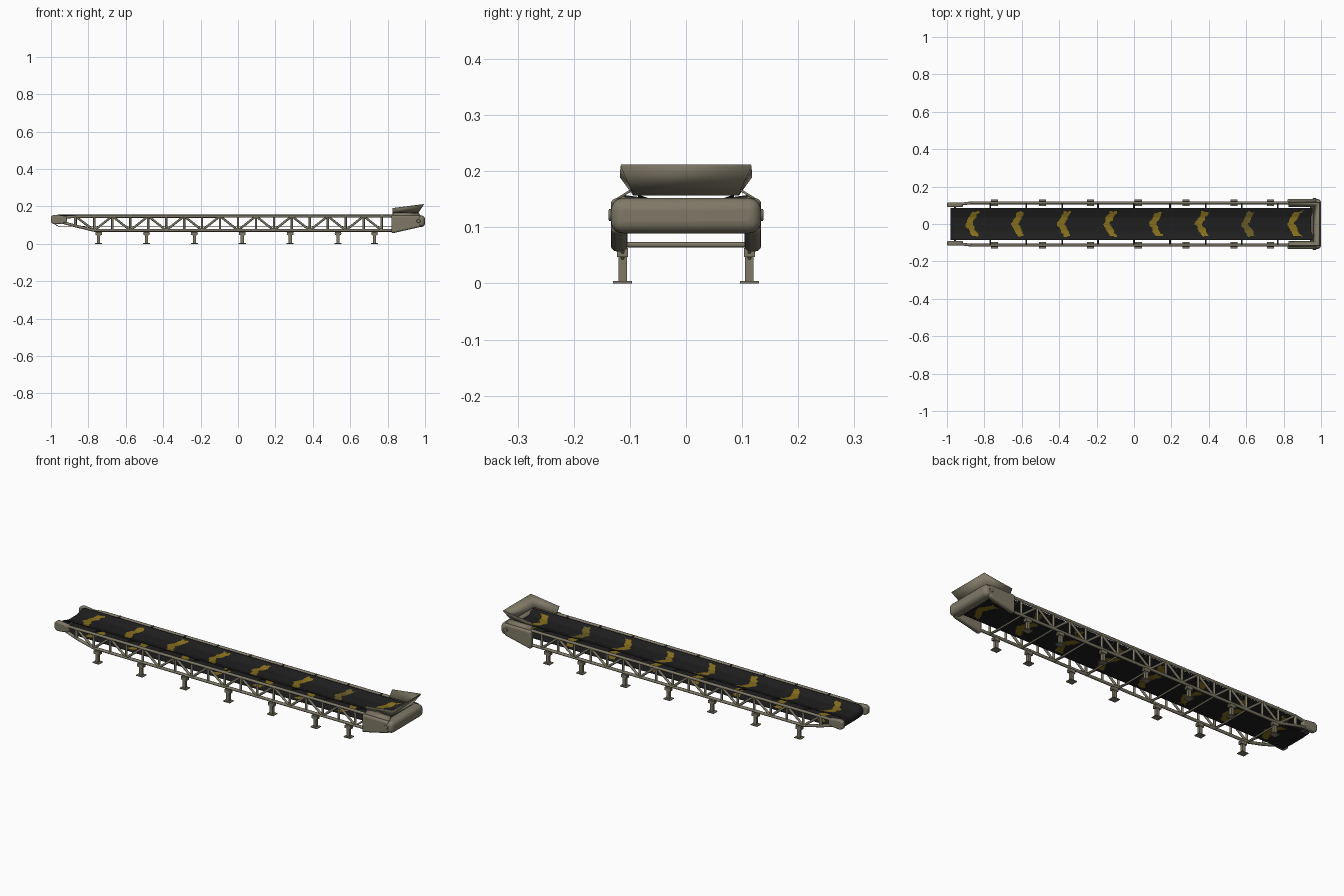
import bpy, bmesh, math
from mathutils import Vector, noise

cube = bpy.data.objects.get("Cube")
if cube:
    bpy.data.objects.remove(cube, do_unlink=True)


def material(name, rgb):
    m = bpy.data.materials.new(name)
    m.use_nodes = True
    m.diffuse_color = (*rgb, 1)
    b = m.node_tree.nodes["Principled BSDF"]
    b.inputs["Base Color"].default_value = (*rgb, 1)
    b.inputs["Roughness"].default_value = 0.8
    return m


METAL = material("olive grey metal", (0.21, 0.19, 0.135))
DARK = material("dark metal", (0.045, 0.042, 0.034))
RUBBER = material("black rubber", (0.013, 0.013, 0.013))
YELLOW = material("worn yellow", (0.235, 0.155, 0.012))
FADED = material("faded yellow", (0.14, 0.105, 0.018))


def finish(name, bm, mats, bevel=0, segments=3, thickness=0, angle=40):
    bmesh.ops.recalc_face_normals(bm, faces=bm.faces)
    mesh = bpy.data.meshes.new(name)
    bm.to_mesh(mesh)
    bm.free()
    for m in mats:
        mesh.materials.append(m)
    ob = bpy.data.objects.new(name, mesh)
    bpy.context.collection.objects.link(ob)
    if thickness:
        mod = ob.modifiers.new("thickness", "SOLIDIFY")
        mod.thickness, mod.offset = thickness, 0
    if bevel:
        mod = ob.modifiers.new("soft edges", "BEVEL")
        mod.width, mod.segments = bevel, segments
    bpy.ops.object.select_all(action="DESELECT")
    ob.select_set(True)
    bpy.context.view_layer.objects.active = ob
    bpy.ops.object.shade_smooth_by_angle(angle=math.radians(angle))


def tube(bm, a, b, r, sides=12):
    a, b = Vector(a), Vector(b)
    d = b - a
    geo = bmesh.ops.create_cone(bm, cap_ends=True, segments=sides, radius1=r,
                                radius2=r, depth=d.length)
    rot = Vector((0, 0, 1)).rotation_difference(d).to_matrix()
    for v in geo["verts"]:
        v.co = rot @ v.co + (a + b) / 2


def box(bm, centre, size):
    for v in bmesh.ops.create_cube(bm, size=1)["verts"]:
        v.co = Vector(c + p * s for c, p, s in zip(centre, v.co, size))


def prism(bm, profile, y0, y1):
    """Extrude an x-z outline between two y positions."""
    f = bm.faces.new([bm.verts.new((x, y0, z)) for x, z in profile])
    geo = bmesh.ops.extrude_face_region(bm, geom=[f])["geom"]
    for v in geo:
        if isinstance(v, bmesh.types.BMVert):
            v.co.y = y1


BAY = 0.096
STATIONS = [k * BAY for k in range(-8, 9)]
TOP, LOW, SIDE = 0.148, 0.072, 0.113

for label, s in (("left", 1), ("right", -1)):
    y = s * SIDE
    # rails with a tapered tail
    bm = bmesh.new()
    top = [(-0.95, s * 0.104, 0.14), (-0.87, y, 0.146), (0.85, y, TOP)]
    low = [(-0.95, s * 0.104, 0.118), (-0.87, y, 0.096), (-0.77, y, LOW), (0.85, y, LOW)]
    for path in (top, low):
        for a, b in zip(path, path[1:]):
            tube(bm, a, b, 0.0075)
    finish(label + "_rails", bm, [METAL])

    # truss posts and zigzag braces
    bm = bmesh.new()
    tube(bm, (-0.87, y, 0.096), (-0.87, y, TOP), 0.008)
    tube(bm, (-0.87, y, TOP), (-0.77, y, LOW), 0.006)
    for i, x in enumerate(STATIONS):
        tube(bm, (x, y, LOW), (x, y, TOP), 0.006)
        if i < len(STATIONS) - 1:
            a, b = (LOW, TOP) if i % 2 == 0 else (TOP, LOW)
            tube(bm, (x, y, a), (x + BAY, y, b), 0.006)
    finish(label + "_truss_bracing", bm, [METAL])

    # legs with foot plates and brackets
    bm = bmesh.new()
    for x in [-0.745 + 0.256 * k for k in range(6)] + [0.73]:
        box(bm, (x, y, 0.002), (0.038, 0.034, 0.004))
        box(bm, (x, y, 0.027), (0.017, 0.015, 0.05))
        box(bm, (x, y, 0.055), (0.034, 0.02, 0.016))
        for d in (-1, 1):
            tube(bm, (x, y, 0.038), (x + d * 0.016, y, 0.058), 0.004, sides=6)
    finish(label + "_legs", bm, [METAL])

    # rounded tail cap tapering into the rails
    bm = bmesh.new()
    prism(bm, [(-1, 0.114), (-1, 0.146), (-0.985, 0.156), (-0.945, 0.152), (-0.915, 0.147),
               (-0.915, 0.115), (-0.945, 0.107), (-0.985, 0.104)], s * 0.09, s * 0.116)
    finish(label + "_tail_cap", bm, [METAL], 0.007)

    # head side housing
    bm = bmesh.new()
    prism(bm, [(0.82, 0.055), (0.82, 0.152), (0.975, 0.152), (0.975, 0.09)],
          s * 0.104, s * 0.134)
    finish(label + "_head_housing", bm, [METAL], 0.01)
    bm = bmesh.new()
    tube(bm, (0.965, s * 0.13, 0.122), (0.965, s * 0.138, 0.122), 0.011)
    finish(label + "_axle_nub", bm, [METAL], 0.003)

    # sloped skirt joining housing and hopper
    bm = bmesh.new()
    bm.faces.new([bm.verts.new(p) for p in (
        (0.83, s * 0.122, 0.151), (0.975, s * 0.122, 0.151),
        (0.965, s * 0.098, 0.166), (0.83, s * 0.098, 0.166))])
    finish(label + "_hopper_skirt", bm, [METAL], thickness=0.004)

# rounded head drum cover
bm = bmesh.new()
box(bm, (0.971, 0, 0.121), (0.058, 0.268, 0.063))
finish("head_drum_cover", bm, [METAL], 0.022, 5)

# flared hopper, open towards the belt
bm = bmesh.new()
upper = [(0.825, -0.116, 0.19), (0.993, -0.116, 0.211), (0.993, 0.116, 0.211), (0.825, 0.116, 0.19)]
lower = [(0.825, -0.092, 0.157), (0.958, -0.092, 0.158), (0.958, 0.092, 0.158), (0.825, 0.092, 0.157)]
up, lo = ([bm.verts.new(p) for p in ring] for ring in (upper, lower))
for i in range(3):
    bm.faces.new((lo[i], lo[i + 1], up[i + 1], up[i]))
finish("hopper", bm, [METAL], thickness=0.004, angle=15)

# lower cross bars
bm = bmesh.new()
for x in STATIONS[::2]:
    tube(bm, (x, -SIDE, LOW - 0.003), (x, SIDE, LOW - 0.003), 0.0045)
finish("cross_bars", bm, [METAL])

# belt supports following the trough
bm = bmesh.new()
for x in STATIONS[::2]:
    pts = [(x, -SIDE, 0.154), (x, -0.083, 0.15), (x, -0.045, 0.135),
           (x, 0.045, 0.135), (x, 0.083, 0.15), (x, SIDE, 0.154)]
    for a, b in zip(pts, pts[1:]):
        tube(bm, a, b, 0.004, sides=6)
finish("belt_supports", bm, [DARK])

# worn chevrons, pointing along the travel of each run
CARRY, RETURN = 0.141, 0.094


def paint(x, y, carrying):
    """Slot number for the belt face at this place."""
    for k in range(8):
        c = (-0.87 if carrying else -0.815) + 0.246 * k
        wear = noise.noise(Vector((x * 45, y * 45, k * 3 + carrying)))
        along = (x - c) if carrying else (c - x)
        across = along + 0.014 - 0.55 * abs(y)
        if abs(across) < 0.019 + 0.01 * wear and abs(y) < 0.066 + 0.01 * wear:
            return 2 if carrying and k == 6 else 1
    return 0


# belt loop: troughed on top, round the tail, flat underneath
HALF, CELL, TAIL, HEAD = 0.085, 0.005, -0.957, 0.955
radius = (CARRY - RETURN) / 2
steps = round((HEAD - TAIL) / CELL)
xs = [HEAD + (TAIL - HEAD) * i / steps for i in range(steps + 1)]
path = [(x, CARRY, 1) for x in xs]
for i in range(1, 10):
    a = math.pi * i / 10
    path.append((TAIL - radius * math.sin(a), RETURN + radius * (1 + math.cos(a)), 1 - i / 10))
path += [(x, RETURN, 0) for x in reversed(xs)]

bm = bmesh.new()
columns = round(2 * HALF / CELL)
ys = [-HALF + 2 * HALF * j / columns for j in range(columns + 1)]
grid = []
for x, z, trough in path:
    rise = [0.016 * trough * min(1, max(0, abs(y) - 0.035) / 0.05) for y in ys]
    grid.append([bm.verts.new((x, y, z + r)) for y, r in zip(ys, rise)])
for i, (a, b) in enumerate(zip(grid, grid[1:])):
    for j in range(columns):
        f = bm.faces.new((a[j], b[j], b[j + 1], a[j + 1]))
        mid = f.calc_center_median()
        f.material_index = paint(mid.x, mid.y, i < len(path) // 2)
finish("belt", bm, [RUBBER, YELLOW, FADED], thickness=0.002)

# tail axle between the caps
bm = bmesh.new()
tube(bm, (-0.957, -0.09, 0.118), (-0.957, 0.09, 0.118), 0.006)
finish("tail_axle", bm, [DARK])
